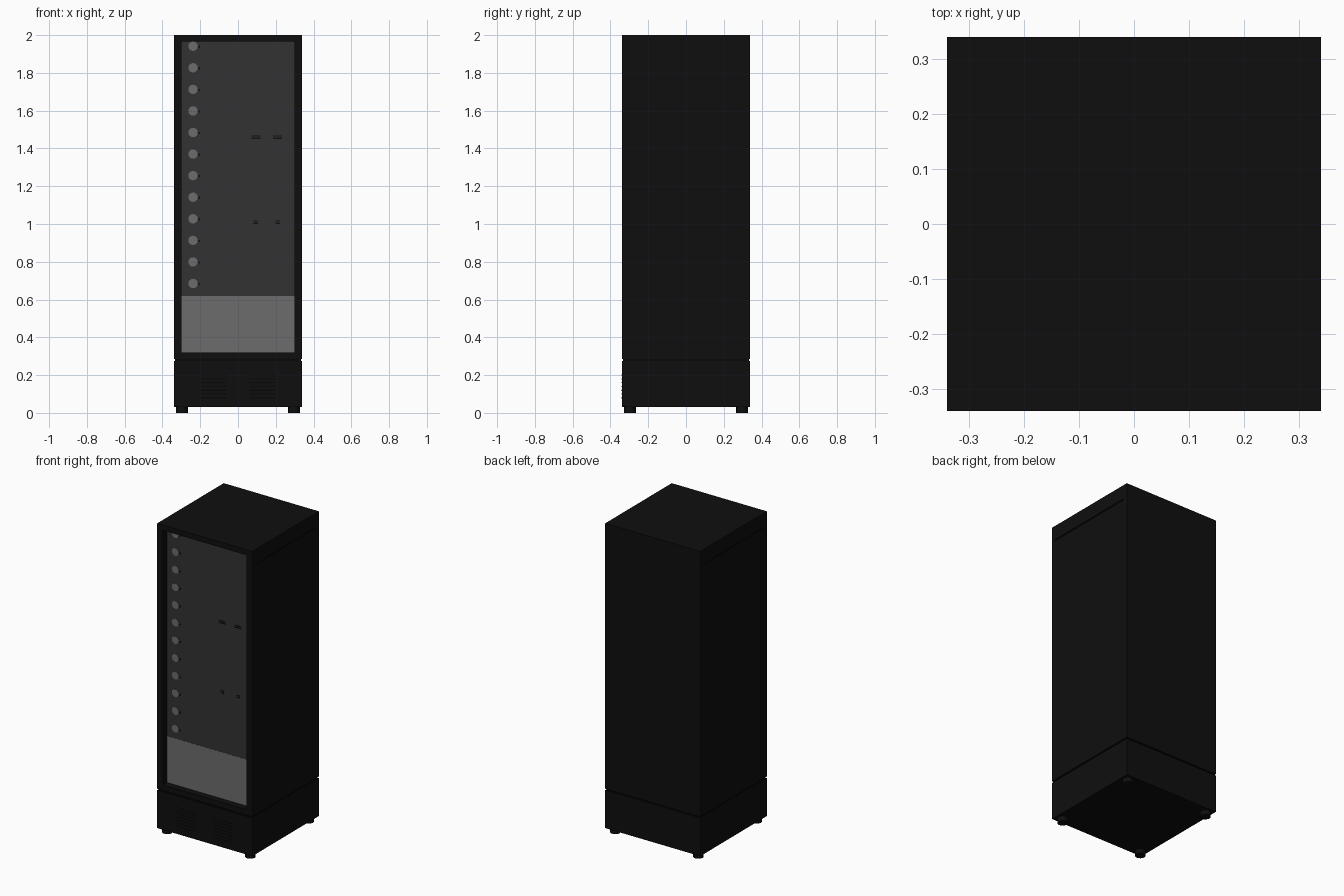
import bpy, bmesh, math
from mathutils import Matrix

if "Cube" in bpy.data.objects:
    bpy.data.objects.remove(bpy.data.objects["Cube"])


def mat(name, v):
    m = bpy.data.materials.new(name)
    m.diffuse_color = (v, v, v, 1)
    m.use_nodes = True
    m.node_tree.nodes["Principled BSDF"].inputs["Base Color"].default_value = m.diffuse_color
    return m


BLACK = mat("black casing", 0.0045)
DEEP = mat("seam black", 0.002)
GLASS = mat("smoked panel", 0.032)
GREY = mat("light grey", 0.15)


def finish(name, bm, m):
    me = bpy.data.meshes.new(name)
    bm.to_mesh(me)
    bm.free()
    me.materials.append(m)
    o = bpy.data.objects.new(name, me)
    bpy.context.collection.objects.link(o)
    return o


def box_into(bm, x0, x1, y0, y1, z0, z1):
    mx = Matrix.Translation(((x0 + x1) / 2, (y0 + y1) / 2, (z0 + z1) / 2))
    bmesh.ops.create_cube(bm, size=1, matrix=mx @ Matrix.Diagonal((x1 - x0, y1 - y0, z1 - z0, 1)))


def boxes(name, m, *dims):
    bm = bmesh.new()
    for d in dims:
        box_into(bm, *d)
    return finish(name, bm, m)


def cylinders(name, m, spots, r, depth, rot, sides):
    bm = bmesh.new()
    for p in spots:
        bmesh.ops.create_cone(bm, cap_ends=True, segments=sides, radius1=r, radius2=r,
                              depth=depth, matrix=Matrix.Translation(p) @ rot)
    return finish(name, bm, m)


W = 0.34
FACE = -0.295   # depth of the recessed front panels

# Upper cabinet, with the front opening and side grooves cut out
cabinet = boxes("cabinet", BLACK, (-W, W, -W, W, 0.285, 2.0))
cutter = boxes("cabinet_cutter", BLACK, (-0.30, 0.30, -0.40, FACE, 0.32, 1.965),
               (W - 0.006, 0.40, -0.31, 0.31, 1.90, 1.908),
               (-0.40, -W + 0.006, -0.31, 0.31, 1.90, 1.908))
cutter.hide_render = True
cutter.hide_viewport = True
cut = cabinet.modifiers.new("openings", 'BOOLEAN')
cut.operation = 'DIFFERENCE'
cut.solver = 'EXACT'
cut.object = cutter

# Seam and lower plinth
boxes("seam", DEEP, (-W + .007, W - .007, -W + .007, W - .007, 0.27, 0.29))
boxes("plinth", BLACK, (-W, W, -W, W, 0.03, 0.275))

# Recessed front panels
boxes("smoked_panel", GLASS, (-0.30, 0.30, FACE - 0.002, FACE + 0.004, 0.62, 1.965))
boxes("lower_panel", GREY, (-0.30, 0.30, FACE - 0.003, FACE + 0.004, 0.32, 0.62))

# Column of round buttons with small dark marks beside them
turn = Matrix.Rotation(math.pi / 2, 4, 'X')
heights = [0.685 + i * 0.1142 for i in range(12)]
cylinders("buttons", GREY, [(-0.238, FACE - 0.002, z) for z in heights], 0.025, 0.006, turn, 16)
boxes("button_marks", BLACK,
      *[(-0.208, -0.200, FACE - 0.004, FACE, z - 0.009, z + 0.003) for z in heights])

# Short dark slots on the smoked panel
boxes("panel_slots", BLACK,
      *[(x - w, x + w, FACE - 0.004, FACE, z - 0.003 + d, z + 0.003 + d)
        for x in (0.095, 0.21) for z, w in ((1.46, 0.024), (1.01, 0.012)) for d in (-0.006, 0.006)])

# Vent slits on the plinth
boxes("vent_slits", DEEP,
      *[(s * 0.13 - 0.07, s * 0.13 + 0.07, -W - 0.0005, -W + 0.005, z - 0.003, z + 0.003)
        for s in (-1, 1) for z in [0.08 + 0.02 * i for i in range(7)]])

# Feet
cylinders("feet", BLACK, [(x, y, 0.018) for x in (-.297, .297) for y in (-.297, .297)],
          0.031, 0.036, Matrix.Identity(4), 16)
